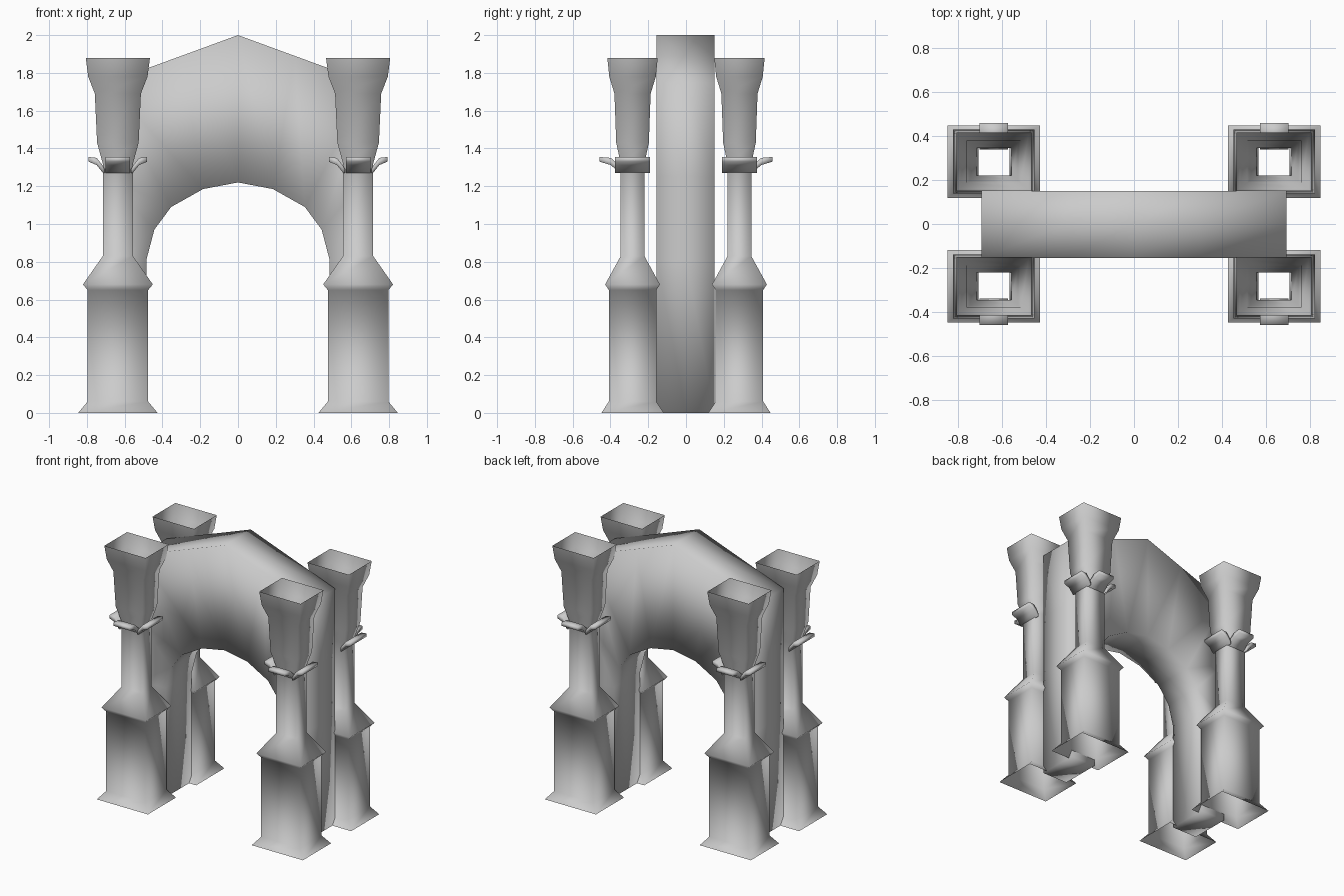
import bpy
import bmesh

cube = bpy.data.objects.get("Cube")
if cube:
    bpy.data.objects.remove(cube, do_unlink=True)

# One plain stone colour
stone = bpy.data.materials.new("grey_stone")
stone.use_nodes = True
STONE_COLOUR = (0.6, 0.6, 0.6, 1)
stone.diffuse_color = STONE_COLOUR
stone.node_tree.nodes["Principled BSDF"].inputs["Base Color"].default_value = STONE_COLOUR


def finish(name, bm, location=(0, 0, 0), recalc=True):
    """Turn a bmesh into a smooth-shaded stone object."""
    if recalc:
        bmesh.ops.recalc_face_normals(bm, faces=bm.faces[:])
    for face in bm.faces:
        face.smooth = True
    mesh = bpy.data.meshes.new(name)
    bm.to_mesh(mesh)
    bm.free()
    mesh.materials.append(stone)
    obj = bpy.data.objects.new(name, mesh)
    obj.location = location
    bpy.context.collection.objects.link(obj)
    return obj


def bridge(bm, a, b, closed=True):
    """Join two rings of vertices with quads."""
    count = len(a) if closed else len(a) - 1
    for i in range(count):
        j = (i + 1) % len(a)
        bm.faces.new((a[i], a[j], b[j], b[i]))


# Column: hollow rectangular shaft, open at both ends (half width, height)
COLUMN_PROFILE = [
    (0.21, 0), (0.16, 0.06), (0.16, 0.65), (0.185, 0.68), (0.08, 0.83),
    (0.08, 1.32), (0.11, 1.43), (0.122, 1.69), (0.157, 1.78), (0.17, 1.88),
]
DEPTH_RATIO = 0.785
CORNERS = [(-1, -1), (1, -1), (1, 1), (-1, 1)]


def column(name, location):
    bm = bmesh.new()
    rings = [[bm.verts.new((sx * w, sy * w * DEPTH_RATIO, z)) for sx, sy in CORNERS]
             for w, z in COLUMN_PROFILE]
    for low, high in zip(rings, rings[1:]):
        bridge(bm, low, high)
    finish(name, bm, location, recalc=False)


# Leaf: curled slab (outward fraction, height)
LEAF_PROFILE = [
    (0, 1.27), (0.1, 1.27), (0.5, 1.312), (1, 1.33),
    (1, 1.355), (0.5, 1.35), (0.12, 1.31), (0, 1.29),
]


def leaf(name, location, direction, start, reach, half_width):
    dx, dy = direction
    bm = bmesh.new()
    sides = []
    for s in (-half_width, half_width):
        ring = []
        for u, z in LEAF_PROFILE:
            d = start + reach * u
            ring.append(bm.verts.new((dx * d - dy * s, dy * d + dx * s, z)))
        sides.append(ring)
        n = len(ring)
        for i in range(n // 2 - 1):
            bm.faces.new((ring[i], ring[i + 1], ring[n - 2 - i], ring[n - 1 - i]))
    bridge(bm, sides[0], sides[1])
    finish(name, bm, location)


for y_sign, y_name in ((-1, "front"), (1, "back")):
    for x_sign, x_name in ((-1, "right"), (1, "left")):
        place = (x_sign * 0.636, y_sign * 0.283, 0)
        tag = y_name + "_" + x_name
        column("column_" + tag, place)
        leaf("outer_leaf_" + tag, place, (0, y_sign), 0.055, 0.12, 0.065)
        for side, label in ((-1, "right"), (1, "left")):
            leaf(label + "_leaf_" + tag, place, (side, 0), 0.07, 0.085, 0.092)


# Archway: gabled wall with a faceted round opening, half outlines from foot to centre
INNER = [(0.485, 0), (0.485, 0.81), (0.443, 0.97), (0.354, 1.09), (0.185, 1.185), (0, 1.22)]
OUTER = [(0.692, 0), (0.692, 0.81), (0.692, 1.25), (0.692, 1.747), (0.3, 1.89), (0, 2)]


def full(half):
    """Mirror a half outline across the centre."""
    return half + [(-x, z) for x, z in reversed(half[:-1])]


bm = bmesh.new()
layers = []
for y in (-0.155, 0, 0.15):
    inner = [bm.verts.new((x, y, z)) for x, z in full(INNER)]
    outer = [bm.verts.new((x, y, z)) for x, z in full(OUTER)]
    layers.append((inner, outer))
for inner, outer in (layers[0], layers[-1]):
    bridge(bm, inner, outer, closed=False)
for (in_a, out_a), (in_b, out_b) in zip(layers, layers[1:]):
    bridge(bm, in_a + out_a[::-1], in_b + out_b[::-1])
finish("archway", bm)
